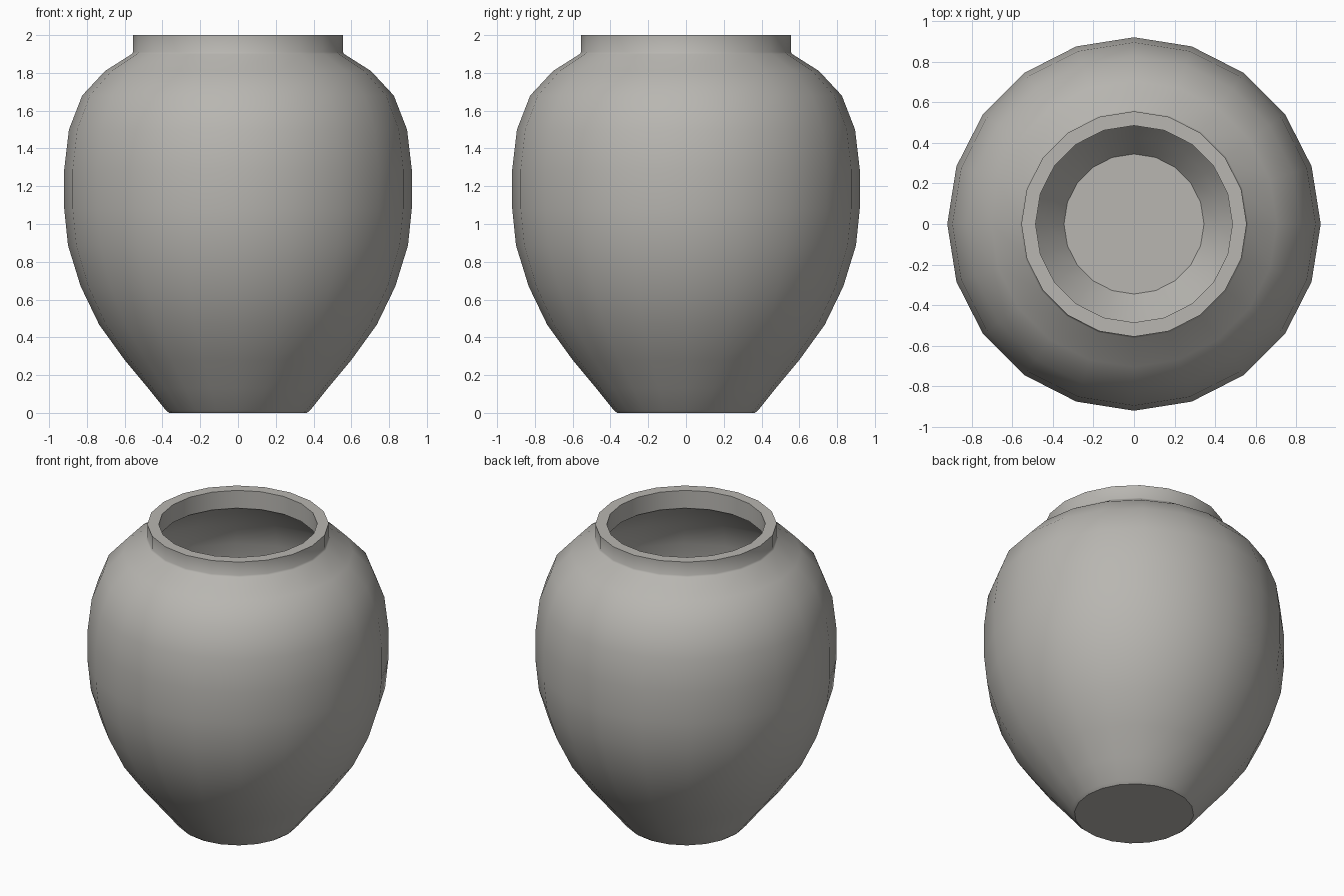
import bpy, bmesh, math

if "Cube" in bpy.data.objects:
    bpy.data.objects.remove(bpy.data.objects["Cube"])

SIDES = 20

# Outer profile from foot to rim, then the inside down to the floor (radius, height)
outer = [(0.365, 0.0), (0.383, 0.015), (0.475, 0.13), (0.60, 0.28), (0.735, 0.467),
         (0.833, 0.67), (0.90, 0.887), (0.92, 1.08), (0.92, 1.29), (0.895, 1.50),
         (0.825, 1.68), (0.704, 1.81), (0.562, 1.90), (0.555, 1.91), (0.555, 2.0)]
inner = [(0.485, 2.0), (0.485, 1.88), (0.66, 1.76), (0.77, 1.64), (0.83, 1.48),
         (0.855, 1.28), (0.855, 1.09), (0.835, 0.90), (0.77, 0.69), (0.68, 0.50),
         (0.55, 0.32), (0.43, 0.17), (0.345, 0.06)]

clay = bpy.data.materials.new("warm grey clay")
clay.diffuse_color = (0.48, 0.468, 0.44, 1)
clay.use_nodes = True
clay.node_tree.nodes["Principled BSDF"].inputs["Base Color"].default_value = clay.diffuse_color


def lathe(name, profile, material):
    """Spin a profile around z, closing both ends with flat caps."""
    bm = bmesh.new()
    rings = []
    for r, z in profile:
        rings.append([bm.verts.new((r * math.cos(2 * math.pi * i / SIDES),
                                    r * math.sin(2 * math.pi * i / SIDES), z))
                      for i in range(SIDES)])
    for a, b in zip(rings, rings[1:]):
        for i in range(SIDES):
            j = (i + 1) % SIDES
            bm.faces.new((a[i], a[j], b[j], b[i]))
    bm.faces.new(rings[0][::-1])   # foot underside
    bm.faces.new(rings[-1])        # inside floor
    mesh = bpy.data.meshes.new(name)
    bm.to_mesh(mesh)
    bm.free()
    mesh.materials.append(material)
    obj = bpy.data.objects.new(name, mesh)
    bpy.context.collection.objects.link(obj)
    return obj


# Hollow pot with thick wall, short neck and flat rim
pot = lathe("pot", outer + inner, clay)
bpy.context.view_layer.objects.active = pot
pot.select_set(True)
bpy.ops.object.shade_smooth_by_angle(angle=math.radians(40))
